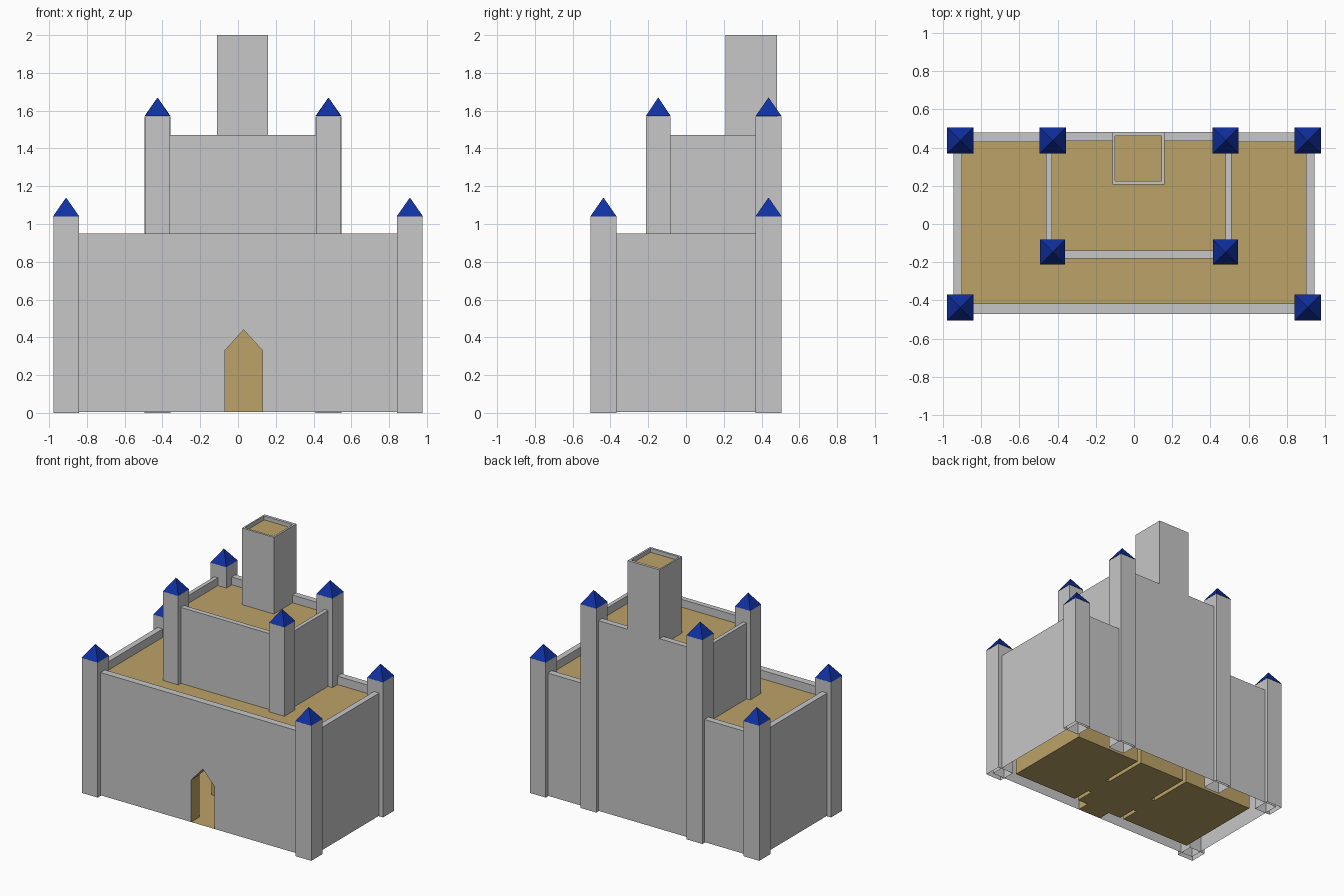
import bpy, bmesh

if "Cube" in bpy.data.objects:
    bpy.data.objects.remove(bpy.data.objects["Cube"])


def material(name, rgb):
    m = bpy.data.materials.new(name)
    m.diffuse_color = (*rgb, 1)
    m.use_nodes = True
    m.node_tree.nodes["Principled BSDF"].inputs["Base Color"].default_value = m.diffuse_color
    return m


STONE = material("grey_stone", (0.57, 0.57, 0.57))
FLOOR = material("tan_floor", (0.50, 0.365, 0.135))
ROOF = material("blue_roof", (0.005, 0.03, 0.36))
BASE = 0.005


def make(name, faces, mats):
    """faces: list of (points, material index)"""
    bm = bmesh.new()
    for pts, mi in faces:
        bm.faces.new([bm.verts.new(p) for p in pts]).material_index = mi
    bmesh.ops.remove_doubles(bm, verts=bm.verts, dist=1e-5)
    me = bpy.data.meshes.new(name)
    bm.to_mesh(me)
    bm.free()
    for m in mats:
        me.materials.append(m)
    ob = bpy.data.objects.new(name, me)
    bpy.context.collection.objects.link(ob)
    return ob


def rect(x0, x1, y0, y1, z):
    return [(x0, y0, z), (x1, y0, z), (x1, y1, z), (x0, y1, z)]


def band(a, b, mi, skip=()):
    return [([a[i], a[(i + 1) % len(a)], b[(i + 1) % len(a)], b[i]], mi)
            for i in range(len(a)) if i not in skip]


def arch(u0, u1, spring, peak):
    return [(u0, BASE), (u0, spring), ((u0 + u1) / 2, peak), (u1, spring), (u1, BASE)]


def holed_wall(u0, u1, z1, opening, place):
    """Wall outline with a pointed doorway notched into its bottom edge"""
    outline = [(u0, BASE)] + opening + [(u1, BASE), (u1, z1), (u0, z1)]
    return [place(u, z) for u, z in outline][::-1]


def tier(name, outer, inner, z0, z1, zf, opening=None):
    """Open-bottomed block with a parapet round a sunken floor"""
    a, b = rect(*outer, z0), rect(*outer, z1)
    c, d = rect(*inner, z1), rect(*inner, zf)
    faces = band(a, b, 0, (0,) if opening else ()) + band(b, c, 0) + band(c, d, 0)
    faces.append((d, 1))
    if opening:
        w = holed_wall(outer[0], outer[1], z1, opening, lambda u, z: (u, outer[2], z))
        faces.append((w[::-1], 0))
    return make(name, faces, [STONE, FLOOR])


def tower(name, x, y, z0, z1, w=0.136, rise=0.10):
    h = w / 2
    b = (x - h, x + h, y - h, y + h)
    top = rect(*b, z1)
    make(name, band(rect(*b, z0), top, 0) + [(top, 0)], [STONE])
    r = h + 0.001
    base = rect(x - r, x + r, y - r, y + r, z1 + 0.001)
    tip = (x, y, z1 + rise)
    make(name + "_roof", [([base[i], base[(i + 1) % 4], tip], 0) for i in range(4)], [ROOF])


# Stepped castle body
front_door = arch(-0.07, 0.13, 0.33, 0.44)
tier("lower_body", (-0.945, 0.945, -0.47, 0.48), (-0.90, 0.90, -0.415, 0.43),
     BASE, 0.95, 0.885, front_door)
tier("upper_body", (-0.46, 0.51, -0.18, 0.481), (-0.43, 0.48, -0.14, 0.435),
     0.88, 1.47, 1.41)
tier("keep", (-0.112, 0.16, 0.208, 0.482), (-0.10, 0.145, 0.225, 0.46),
     1.40, 2.0, 1.97)

# Flush rear wall below the upper body
make("rear_wall", [([(0.51, 0.481, BASE), (-0.46, 0.481, BASE),
                     (-0.46, 0.481, 0.9), (0.51, 0.481, 0.9)], 0)], [STONE])

# Corner towers
for sx, side in ((-1, "left"), (1, "right")):
    for sy, end in ((-1, "front"), (1, "rear")):
        tower(f"lower_{end}_{side}_tower", sx * 0.91, sy * 0.437, 0, 1.04)
for x, side in ((-0.426, "left"), (0.479, "right")):
    tower(f"upper_front_{side}_tower", x, -0.147, 0.88, 1.57, 0.13)
    tower(f"upper_rear_{side}_tower", x, 0.437, 0, 1.57, 0.136)

# Rooms inside, joined by pointed doorways
Y0, Y1, H = -0.37, 0.34, 0.80
inner_door = arch(-0.22, -0.02, 0.33, 0.44)


def room(name, x0, x1, front, left, right):
    a, b = rect(x0, x1, Y0, Y1, BASE), rect(x0, x1, Y0, Y1, H)
    skip = [i for i, f in ((0, front), (1, right), (3, left)) if f]
    faces = [(f[::-1], 0) for f, _ in band(a, b, 0, skip)] + [(a, 0), (b[::-1], 0)]
    if front:
        faces.append((holed_wall(x0, x1, H, front_door, lambda u, z: (u, Y0, z)), 0))
    for flag, x in ((left, x0), (right, x1)):
        if flag:
            w = holed_wall(Y0, Y1, H, inner_door, lambda u, z: (x, u, z))
            faces.append((w if x == x1 else w[::-1], 0))
    make(name, faces, [FLOOR])


room("middle_room", -0.18, 0.22, True, True, True)
room("right_room", 0.25, 0.81, False, True, False)
room("left_room", -0.81, -0.21, False, False, True)

# Doorway linings
make("front_doorway", band([(u, -0.47, z) for u, z in front_door],
                           [(u, Y0, z) for u, z in front_door], 0), [FLOOR])
for name, x0, x1 in (("right_passage", 0.22, 0.25), ("left_passage", -0.21, -0.18)):
    make(name, band([(x1, u, z) for u, z in inner_door],
                    [(x0, u, z) for u, z in inner_door], 0), [FLOOR])
